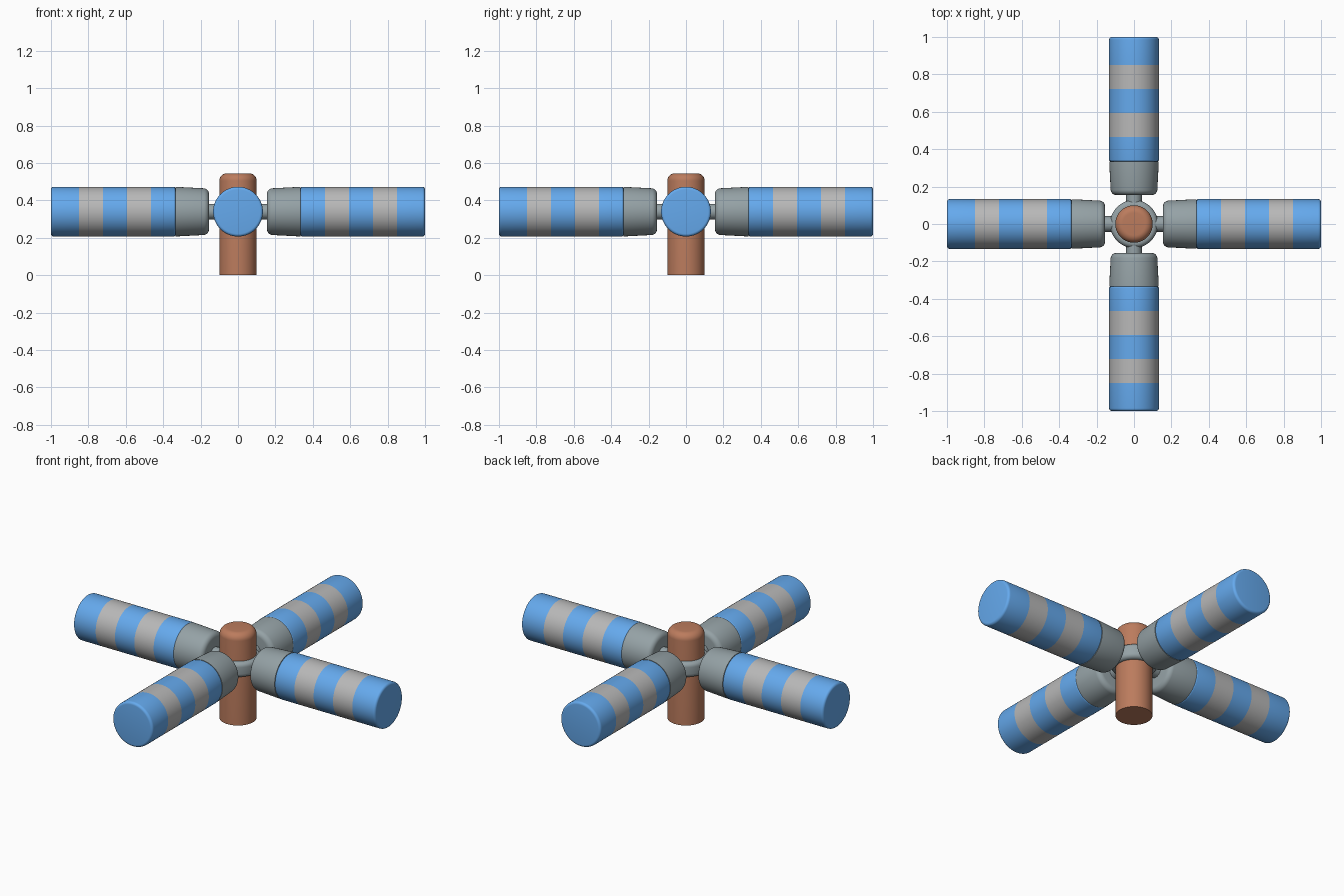
import bpy, bmesh, math
from mathutils import Matrix

if "Cube" in bpy.data.objects:
    bpy.data.objects.remove(bpy.data.objects["Cube"])

SEG = 64
HUB_Z = 0.34


def material(name, rgb):
    m = bpy.data.materials.new(name)
    m.diffuse_color = (*rgb, 1)
    m.use_nodes = True
    m.node_tree.nodes["Principled BSDF"].inputs["Base Color"].default_value = m.diffuse_color
    return m


BLUE = material("blue", (0.13, 0.40, 0.85))
LIGHT = material("light_grey", (0.48, 0.48, 0.48))
STEEL = material("steel", (0.30, 0.36, 0.38))
COPPER = material("copper", (0.50, 0.20, 0.11))


def arc(cx, cr, rad, a0, a1, n=6):
    """Rounded corner as (axial, radius) points."""
    return [(cx + rad * math.cos(math.radians(a0 + (a1 - a0) * i / n)),
             cr + rad * math.sin(math.radians(a0 + (a1 - a0) * i / n))) for i in range(n + 1)]


def lathe(name, profile, matrix, mats, pick=lambda x: 0, closed=False):
    """Revolve (axial, radius) points about local z; end discs are capped unless closed."""
    bm = bmesh.new()
    rings = [[bm.verts.new((r * math.cos(2 * math.pi * k / SEG),
                            r * math.sin(2 * math.pi * k / SEG), x))
              for k in range(SEG)] for x, r in profile]
    last = len(profile) if closed else len(profile) - 1
    for i in range(last):
        j = (i + 1) % len(profile)
        slot = pick((profile[i][0] + profile[j][0]) / 2)
        for k in range(SEG):
            n = (k + 1) % SEG
            f = bm.faces.new((rings[i][k], rings[i][n], rings[j][n], rings[j][k]))
            f.material_index = slot
    if not closed:
        bm.faces.new(rings[0][::-1])
        bm.faces.new(rings[-1])
    bmesh.ops.recalc_face_normals(bm, faces=bm.faces)
    me = bpy.data.meshes.new(name)
    bm.to_mesh(me)
    bm.free()
    for m in mats:
        me.materials.append(m)
    ob = bpy.data.objects.new(name, me)
    bpy.context.collection.objects.link(ob)
    ob.matrix_world = matrix
    bpy.ops.object.select_all(action='DESELECT')
    ob.select_set(True)
    bpy.context.view_layer.objects.active = ob
    bpy.ops.object.shade_smooth_by_angle(angle=math.radians(35))
    return ob


# Central post with rounded top
lathe("post", [(0, 0.1)] + arc(0.505, 0.06, 0.04, 90, 0, 8), Matrix(), [COPPER])

# Rounded collar around the post
collar = ([(-0.045, 0.095)] + arc(-0.02, 0.103, 0.025, 180, 90)
          + arc(0.02, 0.103, 0.025, 90, 0) + [(0.045, 0.095)])
lathe("collar", collar, Matrix.Translation((0, 0, HUB_Z)), [STEEL], closed=True)

# Four arms: spoke, tapered cap, striped tube
STRIPES = [0.466, 0.594, 0.722, 0.85]
cap = arc(0.185, 0.095, 0.03, 180, 97) + [(0.32, 0.132)] + [(0.335, 0.132)]
tube = (arc(0.343, 0.125, 0.008, 180, 90, 4) + [(x, 0.133) for x in STRIPES]
        + arc(0.985, 0.118, 0.015, 90, 0, 5))

for i, side in enumerate(("right", "back", "left", "front")):
    m = (Matrix.Translation((0, 0, HUB_Z)) @ Matrix.Rotation(i * math.pi / 2, 4, 'Z')
         @ Matrix.Rotation(math.pi / 2, 4, 'Y'))
    lathe(side + "_spoke", [(0.09, 0.042), (0.17, 0.042)], m, [STEEL])
    lathe(side + "_cap", cap, m, [STEEL])
    lathe(side + "_tube", tube, m, [BLUE, LIGHT],
          pick=lambda x: sum(x > s for s in STRIPES) % 2)
